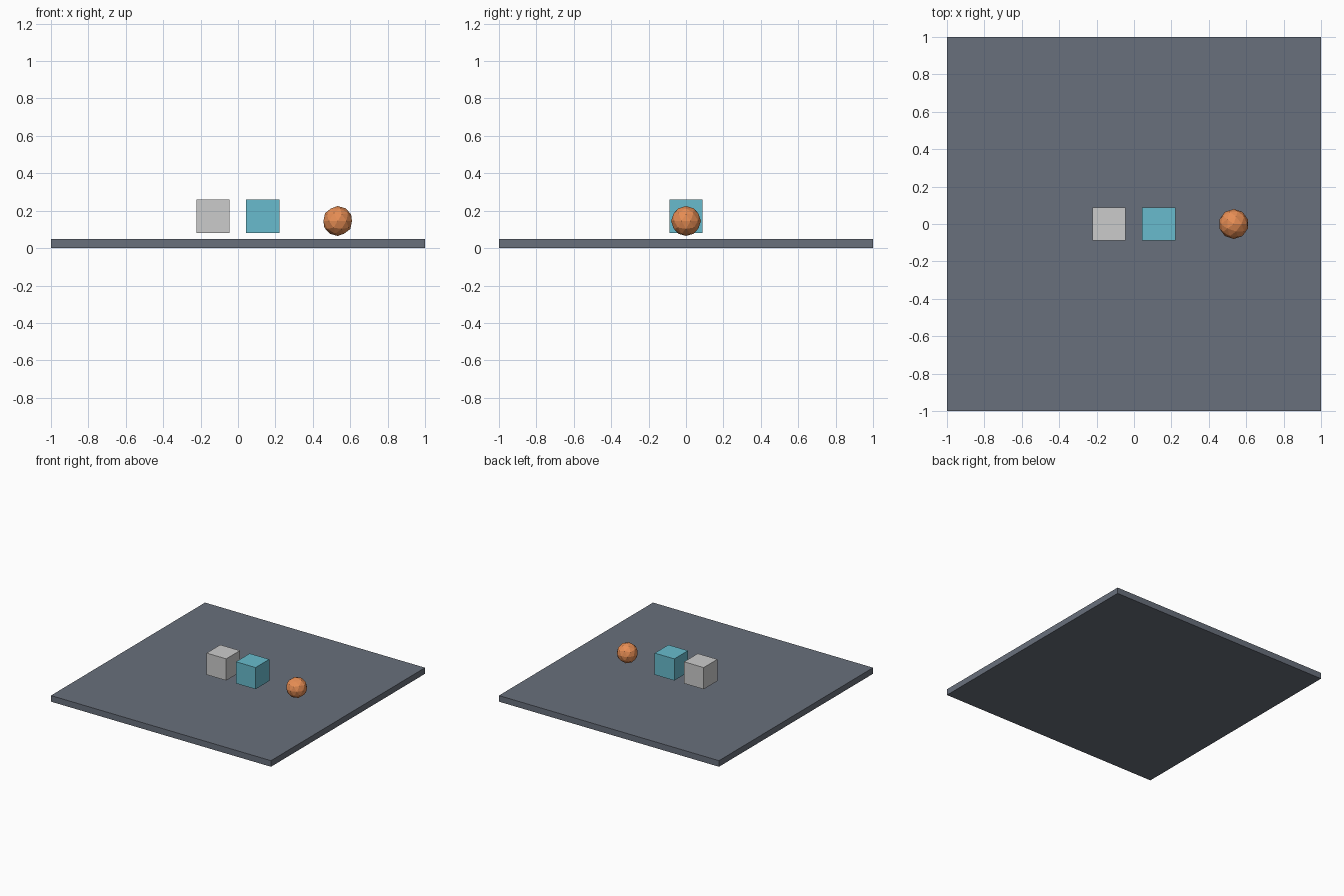
import bpy

if "Cube" in bpy.data.objects:
    bpy.data.objects.remove(bpy.data.objects["Cube"])


def paint(obj, name, color):
    mat = bpy.data.materials.new(name)
    mat.diffuse_color = (*color, 1.0)
    mat.use_nodes = True
    mat.node_tree.nodes["Principled BSDF"].inputs["Base Color"].default_value = mat.diffuse_color
    obj.data.materials.append(mat)


def box(name, center, size):
    bpy.ops.mesh.primitive_cube_add(size=1, location=center)
    obj = bpy.context.object
    obj.name = name
    obj.scale = size
    bpy.ops.object.transform_apply(location=False, rotation=False, scale=True)
    return obj


# Floor slab
slab = box("floor_slab", (0, 0, 0.025), (2, 2, 0.05))
paint(slab, "slate", (0.14, 0.16, 0.20))

# Two cubes floating just above the slab
box("grey_cube", (-0.134, 0, 0.17), (0.178, 0.178, 0.178))
cube = box("blue_cube", (0.133, 0, 0.17), (0.178, 0.178, 0.178))
paint(cube, "cyan", (0.14, 0.50, 0.61))

# Low-poly ball
bpy.ops.mesh.primitive_ico_sphere_add(subdivisions=2, radius=0.08,
                                      location=(0.533, 0, 0.145))
ball = bpy.context.object
ball.name = "ball"
paint(ball, "orange", (0.80, 0.27, 0.09))
